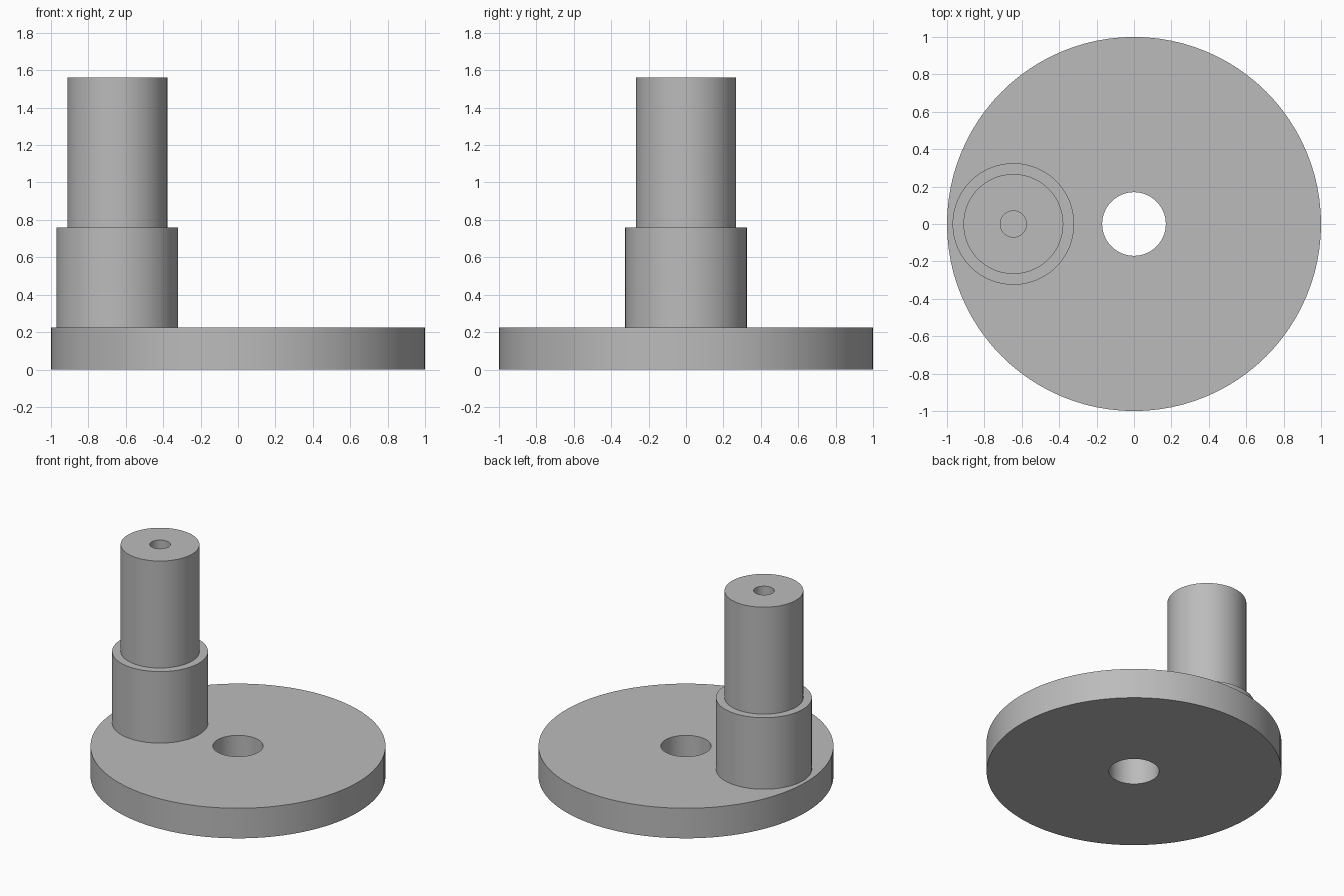
import bpy, bmesh, math

cube = bpy.data.objects.get("Cube")
if cube:
    bpy.data.objects.remove(cube, do_unlink=True)

# Single plain steel colour
steel = bpy.data.materials.new("steel grey")
steel.use_nodes = True
colour = (0.5, 0.5, 0.5, 1)
steel.diffuse_color = colour
steel.node_tree.nodes["Principled BSDF"].inputs["Base Color"].default_value = colour


def lathe(name, profile, centre, closed=False, segments=96):
    """Turn a (radius, height) profile about a vertical axis."""
    bm = bmesh.new()
    verts = [bm.verts.new((r, 0, z)) for r, z in profile]
    pairs = list(zip(verts, verts[1:]))
    if closed:
        pairs.append((verts[-1], verts[0]))
    edges = [bm.edges.new(p) for p in pairs]
    bmesh.ops.spin(bm, geom=verts + edges, axis=(0, 0, 1), cent=(0, 0, 0),
                   angle=2 * math.pi, steps=segments, use_duplicate=False)
    bmesh.ops.remove_doubles(bm, verts=bm.verts, dist=0.0005)
    bmesh.ops.recalc_face_normals(bm, faces=bm.faces)
    mesh = bpy.data.meshes.new(name)
    bm.to_mesh(mesh)
    bm.free()
    mesh.materials.append(steel)
    obj = bpy.data.objects.new(name, mesh)
    obj.location = centre
    bpy.context.collection.objects.link(obj)
    bpy.ops.object.select_all(action="DESELECT")
    obj.select_set(True)
    bpy.context.view_layer.objects.active = obj
    bpy.ops.object.shade_smooth_by_angle(angle=math.radians(30))
    return obj


# Disc with a through bore
thickness = 0.225
lathe("crank_disc",
      [(0.17, 0), (1, 0), (1, thickness), (0.17, thickness)],
      (0, 0, 0), closed=True)

# Stepped off-centre pin with a blind hole in its end
shoulder, top, hole_floor = 0.76, 1.56, 1.02
lathe("stepped_pin",
      [(0, 0.1), (0.325, 0.1), (0.325, shoulder), (0.267, shoulder),
       (0.267, top), (0.07, top), (0.07, hole_floor), (0, hole_floor)],
      (-0.645, 0, 0))
